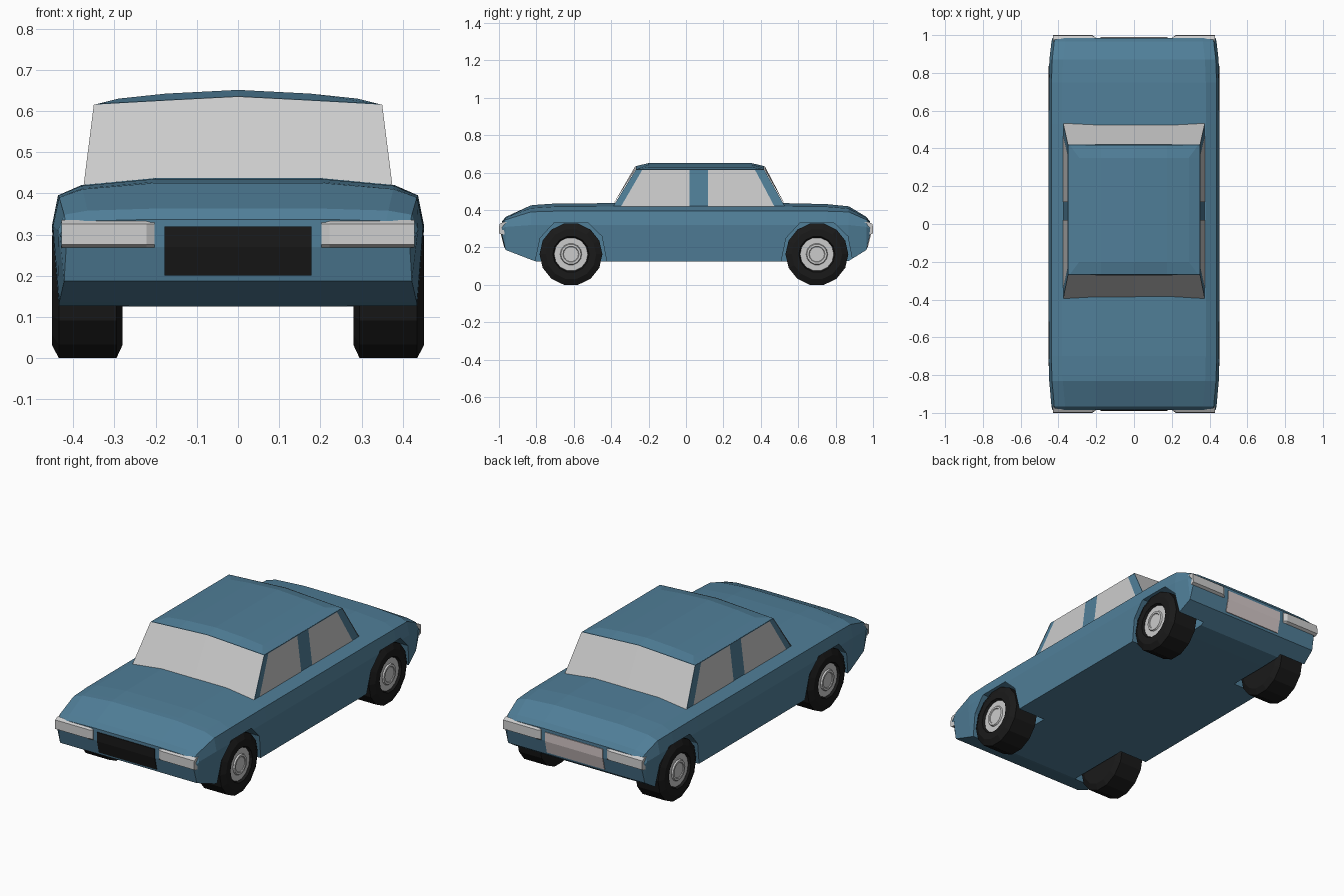
import bpy, bmesh, math

if "Cube" in bpy.data.objects:
    bpy.data.objects.remove(bpy.data.objects["Cube"])


def material(name, rgb):
    m = bpy.data.materials.new(name)
    m.diffuse_color = (*rgb, 1)
    m.use_nodes = True
    m.node_tree.nodes["Principled BSDF"].inputs["Base Color"].default_value = m.diffuse_color
    return m


BLUE = material("blue paint", (0.08, 0.21, 0.315))
BLACK = material("black rubber", (0.01, 0.01, 0.01))
PLATE = material("plate", (0.66, 0.58, 0.58))


def build(name, verts, faces, mat=None):
    me = bpy.data.meshes.new(name)
    me.from_pydata(verts, [], faces)
    bm = bmesh.new()
    bm.from_mesh(me)
    bmesh.ops.recalc_face_normals(bm, faces=bm.faces)
    bm.to_mesh(me)
    bm.free()
    ob = bpy.data.objects.new(name, me)
    bpy.context.collection.objects.link(ob)
    if mat:
        me.materials.append(mat)
    return ob


def loft(name, rings, mat=None):
    n = len(rings[0])
    verts = [p for r in rings for p in r]
    faces = [(k * n + i, k * n + (i + 1) % n, (k + 1) * n + (i + 1) % n, (k + 1) * n + i)
             for k in range(len(rings) - 1) for i in range(n)]
    faces += [tuple(range(n)), tuple(range(len(verts) - n, len(verts)))]
    return build(name, verts, faces, mat)


def prism(name, profile, x0, x1, mat=None):
    return loft(name, [[(x, y, z) for y, z in profile] for x in (x0, x1)], mat)


def full_ring(y, half):
    return [(x, y, z) for x, z in half] + [(-x, y, z) for x, z in reversed(half) if x > 0]


def lathe(name, profile, cy, cz, sides, side, mat=None):
    rings = [[(side * x, cy + r * math.sin(a), cz - r * math.cos(a))
              for a in [2 * math.pi * (i + 0.5) / sides for i in range(sides)]]
             for x, r in profile]
    return loft(name, rings, mat)


# Lower body: y, bottom, belt, shoulder, top edge, top, half width
stations = [
    (-0.985, 0.27, 0.30, 0.325, 0.333, 0.337, 0.432),
    (-0.965, 0.187, 0.31, 0.348, 0.358, 0.363, 0.437),
    (-0.83, 0.135, 0.32, 0.390, 0.410, 0.425, 0.449),
    (-0.80, 0.125, 0.32, 0.391, 0.412, 0.428, 0.450),
    (-0.70, 0.125, 0.32, 0.394, 0.418, 0.435, 0.452),
    (-0.39, 0.125, 0.32, 0.395, 0.420, 0.437, 0.452),
    (0.53, 0.125, 0.32, 0.395, 0.420, 0.437, 0.452),
    (0.75, 0.125, 0.32, 0.394, 0.418, 0.432, 0.452),
    (0.87, 0.128, 0.32, 0.390, 0.408, 0.420, 0.448),
    (0.965, 0.187, 0.31, 0.348, 0.358, 0.363, 0.437),
    (0.985, 0.27, 0.30, 0.325, 0.333, 0.337, 0.432),
]
body = loft("body", [full_ring(y, [(w - 0.015, b), (w, m), (w - 0.015, s), (w - 0.072, e), (0.2, t)])
                     for y, b, m, s, e, t, w in stations], BLUE)

# Wheel wells, tyres and hubs
arch = [(-0.2, 0.05), (-0.19, 0.13), (-0.165, 0.25), (-0.09, 0.332),
        (0.09, 0.332), (0.165, 0.26), (0.19, 0.13), (0.2, 0.05)]
tyre = [(0.28, 0.05), (0.28, 0.135), (0.295, 0.168), (0.435, 0.168), (0.452, 0.135),
        (0.452, 0.097), (0.438, 0.09), (0.43, 0.05)]
hub = [(0.42, 0.09), (0.440, 0.09), (0.440, 0.058), (0.448, 0.054), (0.448, 0.043), (0.444, 0.040)]
for end, cy in (("front", -0.615), ("rear", 0.70)):
    for side, word in ((1, "right"), (-1, "left")):
        cut = prism(f"{end}_{word}_arch_cutter", [(cy + y, z) for y, z in arch],
                    side * 0.265, side * 0.6, BLUE)
        cut.hide_render = True
        cut.hide_viewport = True
        mod = body.modifiers.new("arch", 'BOOLEAN')
        mod.operation = 'DIFFERENCE'
        mod.solver = 'EXACT'
        mod.object = cut
        lathe(f"{end}_{word}_tyre", tyre, cy, 0.164, 14, side, BLACK)
        lathe(f"{end}_{word}_hub", hub, cy, 0.164, 14, side)

# Cabin frame
loft("cabin_frame", [[(-w, a, z), (w, a, z), (w, b, z), (-w, b, z)]
                     for z, w, a, b in ((0.40, 0.377, -0.402, 0.54), (0.616, 0.349, -0.268, 0.418))], BLUE)

# Crowned roof
roof = []
for y, lift, w in ((-0.268, 0, 0.35), (-0.20, 0.016, 0.30), (0.35, 0.016, 0.30), (0.418, 0, 0.35)):
    roof.append(full_ring(y, [(0.35, 0.612), (0.35, 0.615), (w - 0.01, 0.617 + lift * 0.8),
                              (0.175, 0.626 + lift), (0, 0.635 + lift)]))
loft("roof", roof, BLUE)

# Front and rear glass
for name, y0, y1 in (("windscreen", -0.397, -0.271), ("rear_window", 0.535, 0.421)):
    build(name, [(-0.375, y0, 0.417), (0, y0, 0.417), (0.375, y0, 0.417),
                 (0.35, y1, 0.615), (0, y1, 0.635), (-0.35, y1, 0.615)],
          [(0, 1, 4, 5), (1, 2, 3, 4)])

# Side glass
panes = {"front": [(-0.35, 0.415), (0.02, 0.415), (0.02, 0.613), (-0.235, 0.613)],
         "rear": [(0.117, 0.415), (0.475, 0.415), (0.37, 0.613), (0.117, 0.613)]}
for name, pts in panes.items():
    for side, word in ((1, "right"), (-1, "left")):
        build(f"{name}_{word}_side_window",
              [(side * (0.377 - (z - 0.415) * 0.126), y, z) for y, z in pts], [(0, 1, 2, 3)])

# Lights, grille and rear plate
lamp = [(0.95, 0.27), (0.985, 0.268), (1.0, 0.276), (0.998, 0.325), (0.98, 0.335), (0.95, 0.335)]
panel = [(0.94, 0.2), (0.972, 0.2), (0.989, 0.27), (0.989, 0.32), (0.94, 0.32)]
for d, end, name, mat in ((-1, "front", "grille", BLACK), (1, "rear", "rear_plate", PLATE)):
    prism(name, [(d * y, z) for y, z in panel], -0.178, 0.178, mat)
    for side, word in ((1, "right"), (-1, "left")):
        # inner end of each light is tapered back
        loft(f"{end}_{word}_light", [[(side * x, d * min(y, limit), z) for y, z in lamp]
                                     for x, limit in ((0.203, 0.988), (0.222, 1), (0.429, 1))])
